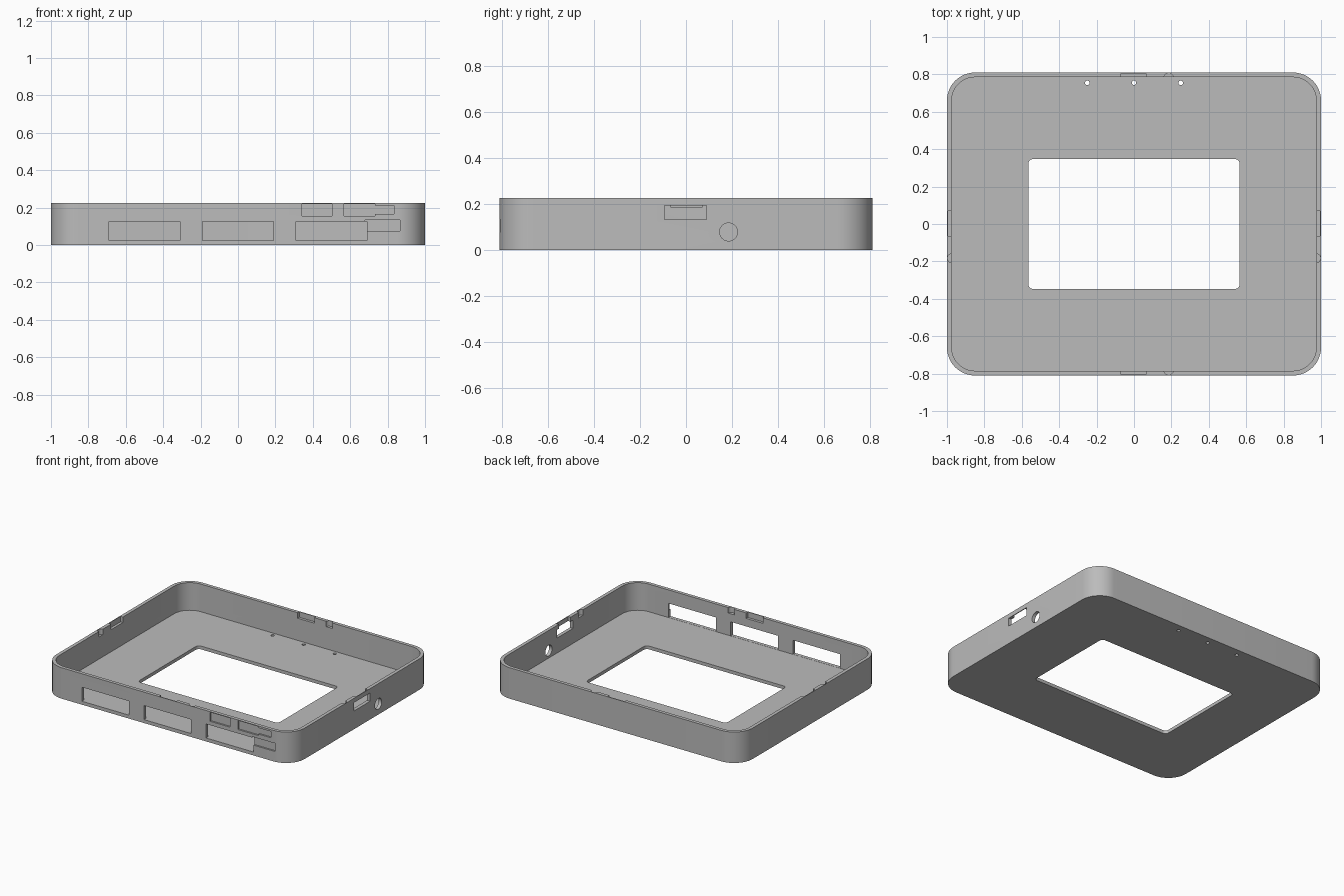
import bpy, bmesh, math
from mathutils import Matrix

default = bpy.data.objects.get("Cube")
if default:
    bpy.data.objects.remove(default, do_unlink=True)

HX, HY, HEIGHT = 1.0, 0.81, 0.225      # outer half sizes and height
WALL, FLOOR, CORNER = 0.025, 0.024, 0.15

grey = bpy.data.materials.new("plastic_grey")
grey.use_nodes = True
colour = (0.5, 0.5, 0.5, 1)
grey.diffuse_color = colour
grey.node_tree.nodes["Principled BSDF"].inputs["Base Color"].default_value = colour


def finish(name, bm):
    bmesh.ops.recalc_face_normals(bm, faces=bm.faces)
    mesh = bpy.data.meshes.new(name)
    bm.to_mesh(mesh)
    bm.free()
    mesh.materials.append(grey)
    obj = bpy.data.objects.new(name, mesh)
    bpy.context.collection.objects.link(obj)
    return obj


def rounded_slab(name, hx, hy, radius, z0, z1, steps=12):
    """Upright prism with a rounded rectangle as its outline."""
    bm = bmesh.new()
    ring = []
    for i, (sx, sy) in enumerate([(1, 1), (-1, 1), (-1, -1), (1, -1)]):
        for k in range(steps + 1):
            a = math.pi / 2 * (i + k / steps)
            ring.append(bm.verts.new((sx * (hx - radius) + radius * math.cos(a),
                                      sy * (hy - radius) + radius * math.sin(a), z0)))
    face = bm.faces.new(ring)
    grown = bmesh.ops.extrude_face_region(bm, geom=[face])["geom"]
    top = [g for g in grown if isinstance(g, bmesh.types.BMVert)]
    bmesh.ops.translate(bm, verts=top, vec=(0, 0, z1 - z0))
    return finish(name, bm)


def box(name, x0, x1, y0, y1, z0, z1):
    bm = bmesh.new()
    place = (Matrix.Translation(((x0 + x1) / 2, (y0 + y1) / 2, (z0 + z1) / 2))
             @ Matrix.Diagonal((x1 - x0, y1 - y0, z1 - z0, 1)))
    bmesh.ops.create_cube(bm, size=1, matrix=place)
    return finish(name, bm)


def cylinder(name, centre, radius, depth, sideways=False):
    bm = bmesh.new()
    turn = Matrix.Rotation(math.pi / 2 if sideways else 0, 4, 'Y')
    bmesh.ops.create_cone(bm, cap_ends=True, segments=32, radius1=radius, radius2=radius,
                          depth=depth, matrix=Matrix.Translation(centre) @ turn)
    return finish(name, bm)


# Tray body, hollow and window
case = rounded_slab("case_shell", HX, HY, CORNER, 0, HEIGHT)
cutters = [
    rounded_slab("hollow_cutter", HX - WALL, HY - WALL, CORNER - WALL, FLOOR, 0.4),
    rounded_slab("window_cutter", 0.565, 0.347, 0.025, -0.1, 0.1, 6),
]

# Three front slots and three small floor holes
for i in (-1, 0, 1):
    cutters.append(box("front_slot_cutter", i * 0.5 - 0.19, i * 0.5 + 0.19,
                       -0.9, -0.75, FLOOR + 0.001, 0.127))
    cutters.append(cylinder("floor_hole_cutter", (i * 0.25, 0.755, 0), 0.012, 0.2))

# Shallow recesses on the outside of the front wall
for x0, x1, z0, z1 in [(0.68, 0.866, 0.075, 0.134), (0.342, 0.503, 0.155, 0.22),
                       (0.567, 0.733, 0.155, 0.22), (0.72, 0.834, 0.166, 0.211)]:
    cutters.append(box("front_recess_cutter", x0, x1, -0.9, -HY + 0.012, z0, z1))

# Side port and round socket on the right-hand end
cutters.append(box("side_port_cutter", 0.9, 1.1, -0.094, 0.09, 0.133, 0.193))
cutters.append(cylinder("side_socket_cutter", (1, 0.185, 0.078), 0.039, 0.2, True))

# Catch notches and half-round key notches inside the rim, on all four walls
SKIN, SILL = 0.006, 0.185
for s in (-1, 1):
    x0, x1 = sorted((s * (HX - SKIN), s * (HX - 0.05)))
    y0, y1 = sorted((s * (HY - SKIN), s * (HY - 0.05)))
    cutters.append(box("end_notch_cutter", x0, x1, -0.065, 0.07, SILL, 0.3))
    cutters.append(box("long_notch_cutter", -0.07, 0.065, y0, y1, SILL, 0.3))
    cutters.append(cylinder("end_key_cutter", (s * (HX - WALL - 0.003), -0.183, SILL + 0.1), 0.025, 0.2))
    cutters.append(cylinder("long_key_cutter", (0.185, s * (HY - WALL - 0.003), SILL + 0.1), 0.025, 0.2))

# Cut everything, then drop the cutters
for cutter in cutters:
    cutter.hide_render = True
    mod = case.modifiers.new(cutter.name, 'BOOLEAN')
    mod.operation = 'DIFFERENCE'
    mod.solver = 'EXACT'
    mod.object = cutter
bpy.context.view_layer.update()
cut = bpy.data.meshes.new_from_object(case.evaluated_get(bpy.context.evaluated_depsgraph_get()))
case.modifiers.clear()
case.data = cut
for cutter in cutters:
    bpy.data.objects.remove(cutter, do_unlink=True)

bpy.ops.object.select_all(action='DESELECT')
case.select_set(True)
bpy.context.view_layer.objects.active = case
bpy.ops.object.shade_smooth_by_angle(angle=math.radians(30))
